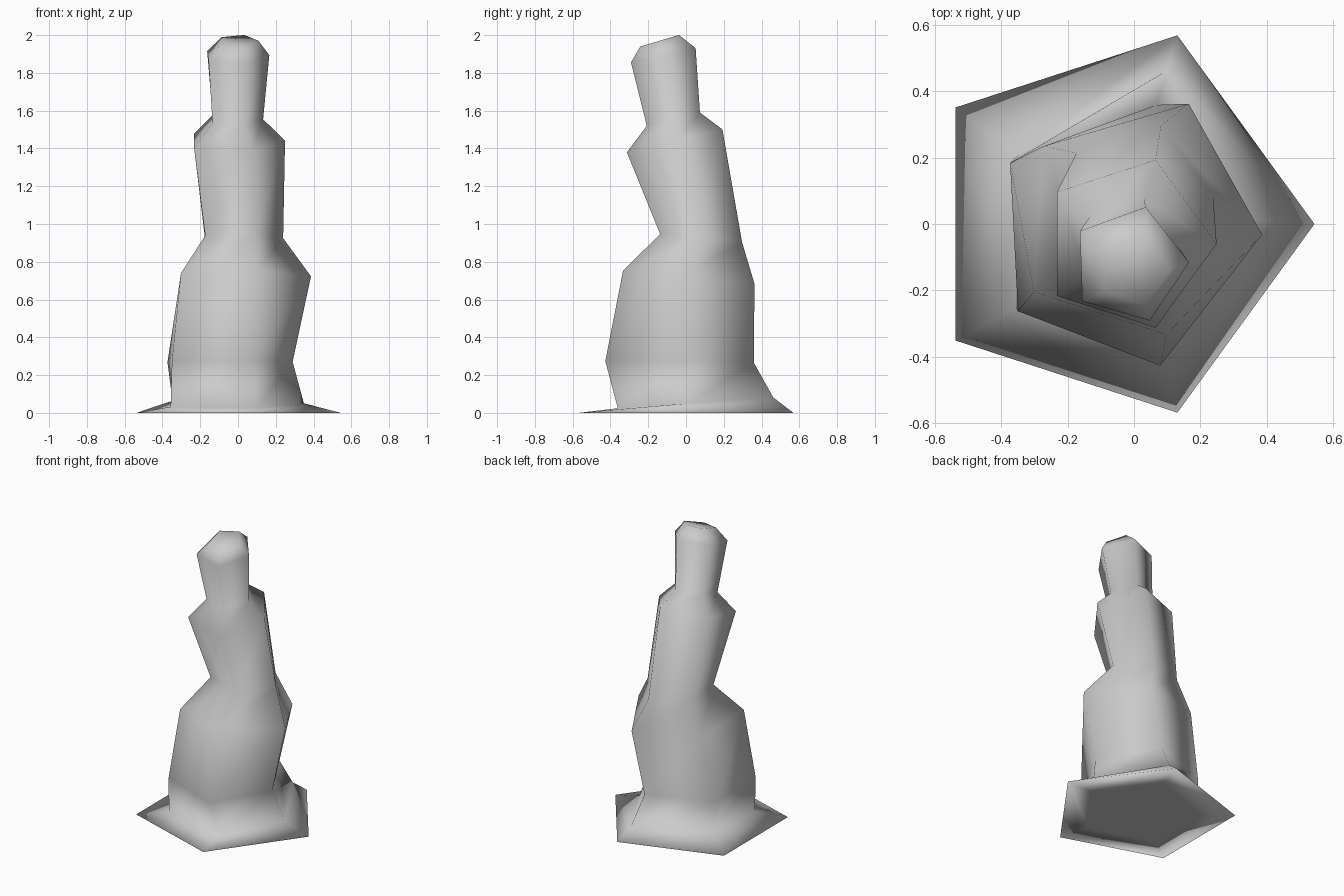
import bpy
import bmesh
from math import cos, sin, radians, tau

SIDES = 5
EVEN = (1,) * SIDES

if "Cube" in bpy.data.objects:
    bpy.data.objects.remove(bpy.data.objects["Cube"])


def flat_material(name, colour):
    material = bpy.data.materials.new(name)
    material.use_nodes = True
    material.diffuse_color = colour
    material.node_tree.nodes["Principled BSDF"].inputs["Base Color"].default_value = colour
    return material


def add_ring(bm, x, y, z, radius, twist=0, tilt=0, ridges=EVEN):
    """Five-sided ring; tilt raises the back, ridges scale each corner's radius."""
    verts = []
    for corner, ridge in enumerate(ridges):
        angle = tau * corner / SIDES + radians(twist)
        dx, dy = radius * ridge * cos(angle), radius * ridge * sin(angle)
        verts.append(bm.verts.new((x + dx, y + dy, z + tilt * dy)))
    return verts


def bridge(bm, lower, upper):
    for i in range(SIDES):
        j = (i + 1) % SIDES
        bm.faces.new((lower[i], lower[j], upper[j], upper[i]))


def loft(name, sections, material):
    """Skin the stacked rings into one closed, smooth-shaded body."""
    bm = bmesh.new()
    rings = [add_ring(bm, **section) for section in sections]
    for lower, upper in zip(rings, rings[1:]):
        bridge(bm, lower, upper)
    bm.faces.new(reversed(rings[0]))
    bm.faces.new(rings[-1])
    bmesh.ops.recalc_face_normals(bm, faces=bm.faces)
    for face in bm.faces:
        face.smooth = True
    mesh = bpy.data.meshes.new(name)
    bm.to_mesh(mesh)
    bm.free()
    mesh.materials.append(material)
    obj = bpy.data.objects.new(name, mesh)
    bpy.context.collection.objects.link(obj)
    return obj


sections = [
    # underside and flared foot
    dict(x=-0.05, y=0, z=0, radius=0.38),
    dict(x=-0.054, y=0, z=0, radius=0.598),
    # base of the body
    dict(x=-0.035, y=0, z=0.05, radius=0.4, twist=2, tilt=0.07,
         ridges=(0.96, 1.2, 0.94, 1.02, 0.96)),
    dict(x=-0.054, y=-0.04, z=0.27, radius=0.39, twist=1, tilt=-0.01,
         ridges=(0.88, 1.07, 1, 0.95, 1.05)),
    # belly and waist
    dict(x=0.016, y=-0.006, z=0.72, radius=0.375, twist=-4, tilt=-0.1,
         ridges=(0.99, 1.06, 1, 1, 0.9)),
    dict(x=0.011, y=0.08, z=0.925, radius=0.228, tilt=-0.1),
    # shoulder
    dict(x=-0.017, y=-0.06, z=1.44, radius=0.266, tilt=0.24),
    # neck and rounded head
    dict(x=-0.015, y=-0.067, z=1.555, radius=0.148, tilt=0.25),
    dict(x=-0.014, y=-0.122, z=1.893, radius=0.18, twist=2, tilt=0.22),
    dict(x=0, y=-0.14, z=1.97, radius=0.108, tilt=0.3),
]

loft("tapered_body", sections, flat_material("plain grey", (0.6, 0.6, 0.6, 1)))
